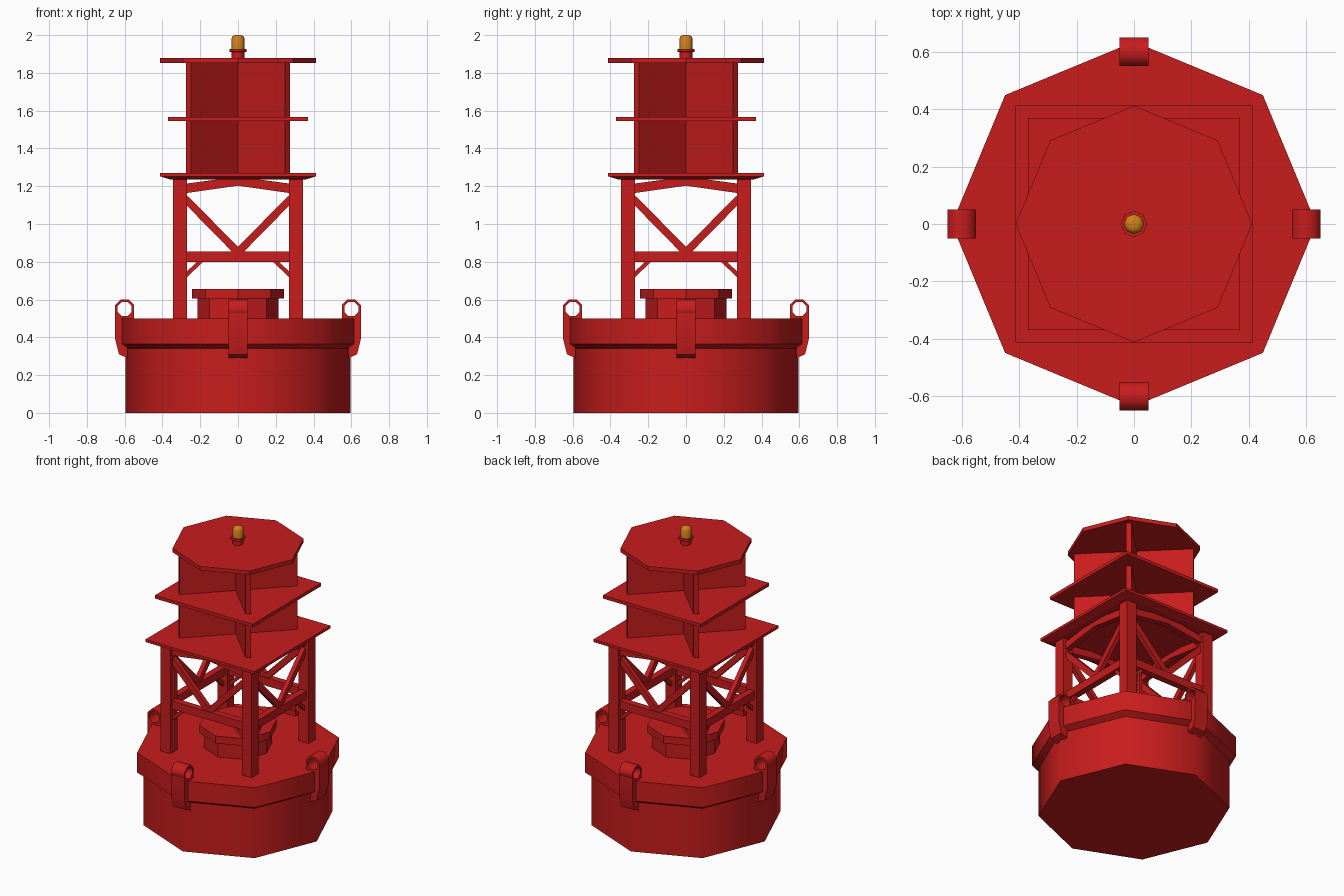
import bpy, bmesh
from math import cos, sin, pi, radians
from mathutils import Matrix, Vector

if "Cube" in bpy.data.objects:
    bpy.data.objects.remove(bpy.data.objects["Cube"])


def material(name, colour):
    m = bpy.data.materials.new(name)
    m.diffuse_color = colour
    m.use_nodes = True
    m.node_tree.nodes["Principled BSDF"].inputs["Base Color"].default_value = m.diffuse_color
    return m


RED = material("red_paint", (0.58, 0.012, 0.012, 1))
AMBER = material("amber_lens", (0.65, 0.22, 0.01, 1))


def finish(bm, name, mat=RED, smooth=None):
    bmesh.ops.recalc_face_normals(bm, faces=bm.faces)
    me = bpy.data.meshes.new(name)
    bm.to_mesh(me)
    bm.free()
    ob = bpy.data.objects.new(name, me)
    bpy.context.collection.objects.link(ob)
    me.materials.append(mat)
    if smooth:
        bpy.ops.object.select_all(action='DESELECT')
        ob.select_set(True)
        bpy.context.view_layer.objects.active = ob
        bpy.ops.object.shade_smooth_by_angle(angle=radians(smooth))
    return ob


def lathe(name, profile, sides=8, mat=RED, smooth=None, turn=0.0):
    """Closed turned solid from (radius, height) points; corners sit on the axes."""
    bm = bmesh.new()
    rings = [[bm.verts.new((r * cos(turn + 2 * pi * i / sides), r * sin(turn + 2 * pi * i / sides), z))
              for i in range(sides)] for r, z in profile]
    for a, b in zip(rings, rings[1:]):
        for i in range(sides):
            j = (i + 1) % sides
            bm.faces.new((a[i], a[j], b[j], b[i]))
    bm.faces.new(rings[0])
    bm.faces.new(rings[-1])
    return finish(bm, name, mat, smooth)


def square_plate(name, profile):
    """Square stack from (half width, height) points."""
    return lathe(name, [(h * 2 ** 0.5, z) for h, z in profile], 4, turn=pi / 4)


def prism(bm, pts, y0, y1):
    """Extrude an x-z outline from y0 to y1."""
    a = [bm.verts.new((x, y0, z)) for x, z in pts]
    b = [bm.verts.new((x, y1, z)) for x, z in pts]
    n = len(pts)
    for i in range(n):
        j = (i + 1) % n
        bm.faces.new((a[i], a[j], b[j], b[i]))
    bm.faces.new(a)
    bm.faces.new(b)


def bar(bm, p, q, width, y, depth):
    """Straight brace between two x-z points."""
    p, q = Vector(p), Vector(q)
    d = (q - p).normalized() * width / 2
    n = Vector((-d.y, d.x))
    prism(bm, [p + n, q + n, q - n, p - n], y - depth / 2, y + depth / 2)


def four_sides(build, name, smooth=None):
    for k, side in enumerate(("front", "right", "back", "left")):
        bm = bmesh.new()
        build(bm)
        bmesh.ops.rotate(bm, verts=bm.verts, matrix=Matrix.Rotation(k * pi / 2, 3, 'Z'))
        finish(bm, f"{side}_{name}", smooth=smooth)


# Float body with overhanging deck rim
lathe("float_hull", [(0.595, 0), (0.595, 0.34), (0.635, 0.365), (0.635, 0.5)], smooth=50)

# Hatch on the deck
lathe("deck_hatch", [(0.215, 0.5), (0.215, 0.61)])
lathe("hatch_lid", [(0.243, 0.605), (0.243, 0.655)])


# Corner posts
def post(bm):
    prism(bm, [(0.27, 0.49), (0.345, 0.49), (0.345, 1.245), (0.27, 1.245)], -0.345, -0.27)


four_sides(post, "corner_post")


# Cross beams, arched top beams and braces on each side of the tower
def bracing(bm):
    y = -0.307
    prism(bm, [(-0.28, 0.8), (0.28, 0.8), (0.28, 0.855), (-0.28, 0.855)], y - 0.022, y + 0.022)
    prism(bm, [(-0.28, 1.163), (0, 1.203), (0.28, 1.163),
               (0.28, 1.213), (0, 1.25), (-0.28, 1.213)], y - 0.02, y + 0.02)
    for s in (-1, 1):
        bar(bm, (0, 0.85), (s * 0.28, 1.135), 0.04, y, 0.03)
        bar(bm, (s * 0.19, 0.81), (s * 0.28, 0.725), 0.022, y, 0.025)


four_sides(bracing, "bracing")


# Lifting lugs: ring at the top with a strap down the hull
def lug(bm):
    w, cx, cz = 0.05, 0.6, 0.55
    loops = []
    for y in (-w, w):
        for r in (0.05, 0.037):
            R = r / cos(pi / 8)
            loops.append([bm.verts.new((cx + R * cos(pi / 8 + i * pi / 4), y,
                                        cz + R * sin(pi / 8 + i * pi / 4))) for i in range(8)])
    o0, i0, o1, i1 = loops
    for a, b in ((o0, i0), (i0, i1), (i1, o1), (o1, o0)):
        for i in range(8):
            j = (i + 1) % 8
            bm.faces.new((a[i], a[j], b[j], b[i]))
    prism(bm, [(0.55, 0.49), (0.585, 0.49), (0.585, 0.29), (0.63, 0.31), (0.65, 0.39),
               (0.65, 0.53), (0.637, 0.53), (0.615, 0.512), (0.585, 0.512),
               (0.563, 0.53), (0.55, 0.53)], -w, w)


four_sides(lug, "lifting_lug", smooth=50)

# Platform, middle plate and roof of the reflector
square_plate("tower_platform", [(0.36, 1.236), (0.412, 1.252), (0.412, 1.27)])
square_plate("reflector_middle_plate", [(0.37, 1.545), (0.37, 1.567)])
lathe("reflector_roof", [(0.412, 1.853), (0.412, 1.88)])

# Diagonal reflector fins
for k in (1, 3):
    bm = bmesh.new()
    prism(bm, [(-0.371, 1.265), (0.371, 1.265), (0.371, 1.858), (-0.371, 1.858)], -0.0175, 0.0175)
    bmesh.ops.rotate(bm, verts=bm.verts, matrix=Matrix.Rotation(k * pi / 4, 3, 'Z'))
    finish(bm, f"reflector_fin_{(k + 1) // 2}")

# Lamp on top
lathe("lamp_base", [(0.034, 1.875), (0.034, 1.91), (0.046, 1.912), (0.046, 1.926)], smooth=50)
lathe("lamp_lens", [(0.035, 1.92), (0.035, 1.982), (0.028, 1.995), (0.015, 2.0)], mat=AMBER, smooth=50)
